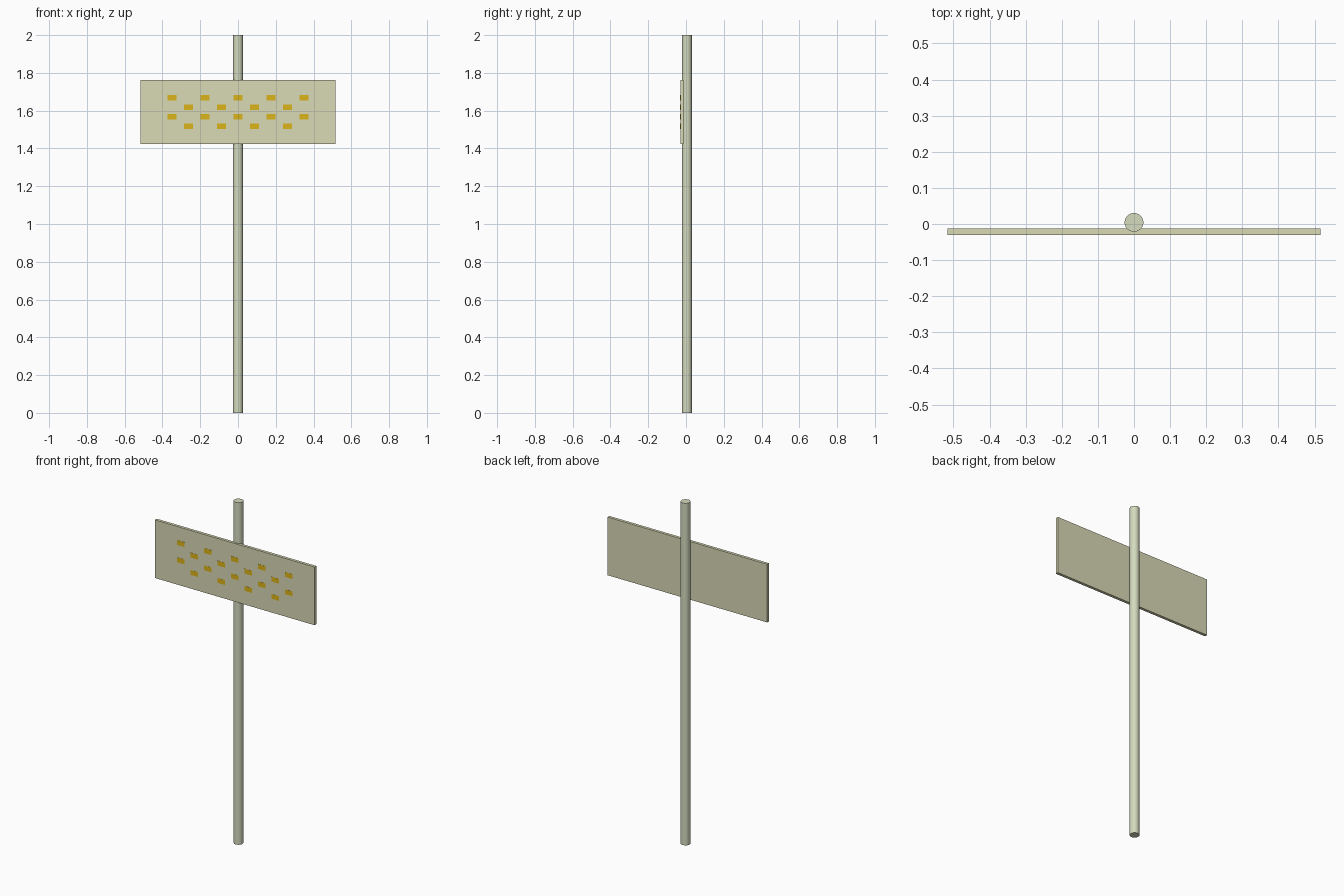
import bpy

if "Cube" in bpy.data.objects:
    bpy.data.objects.remove(bpy.data.objects["Cube"])


def material(name, rgb):
    mat = bpy.data.materials.new(name)
    mat.diffuse_color = (*rgb, 1.0)
    mat.use_nodes = True
    mat.node_tree.nodes["Principled BSDF"].inputs["Base Color"].default_value = mat.diffuse_color
    return mat


def box(name, centre, size, mat):
    bpy.ops.mesh.primitive_cube_add(size=1, location=centre)
    ob = bpy.context.object
    ob.name = name
    ob.scale = size
    bpy.ops.object.transform_apply(location=False, rotation=False, scale=True)
    ob.data.materials.append(mat)
    return ob


pole_mat = material("pale_green_metal", (0.66, 0.71, 0.52))
board_mat = material("cream_board", (0.70, 0.70, 0.47))
patch_mat = material("yellow_paint", (0.72, 0.46, 0.01))

# Round post standing on the ground
bpy.ops.mesh.primitive_cylinder_add(vertices=32, radius=0.026, depth=2,
                                    location=(0, 0.0045, 1))
post = bpy.context.object
post.name = "post"
post.data.materials.append(pole_mat)
bpy.ops.object.shade_smooth_by_angle()

# Flat board let into the front of the post
BOARD_FRONT = -0.0298
box("sign_board", (0, BOARD_FRONT + 0.0085, 1.593), (1.032, 0.017, 0.34), board_mat)

# Staggered rows of small raised yellow patches: five, four, five, four
PITCH = 0.1747
for row in range(4):
    count = 5 - row % 2
    z = 1.669 - row * 0.0505
    for i in range(count):
        x = (i - (count - 1) / 2) * PITCH
        box(f"yellow_patch_{row + 1}_{i + 1}", (x, BOARD_FRONT + 0.0005, z),
            (0.048, 0.0025, 0.028), patch_mat)
